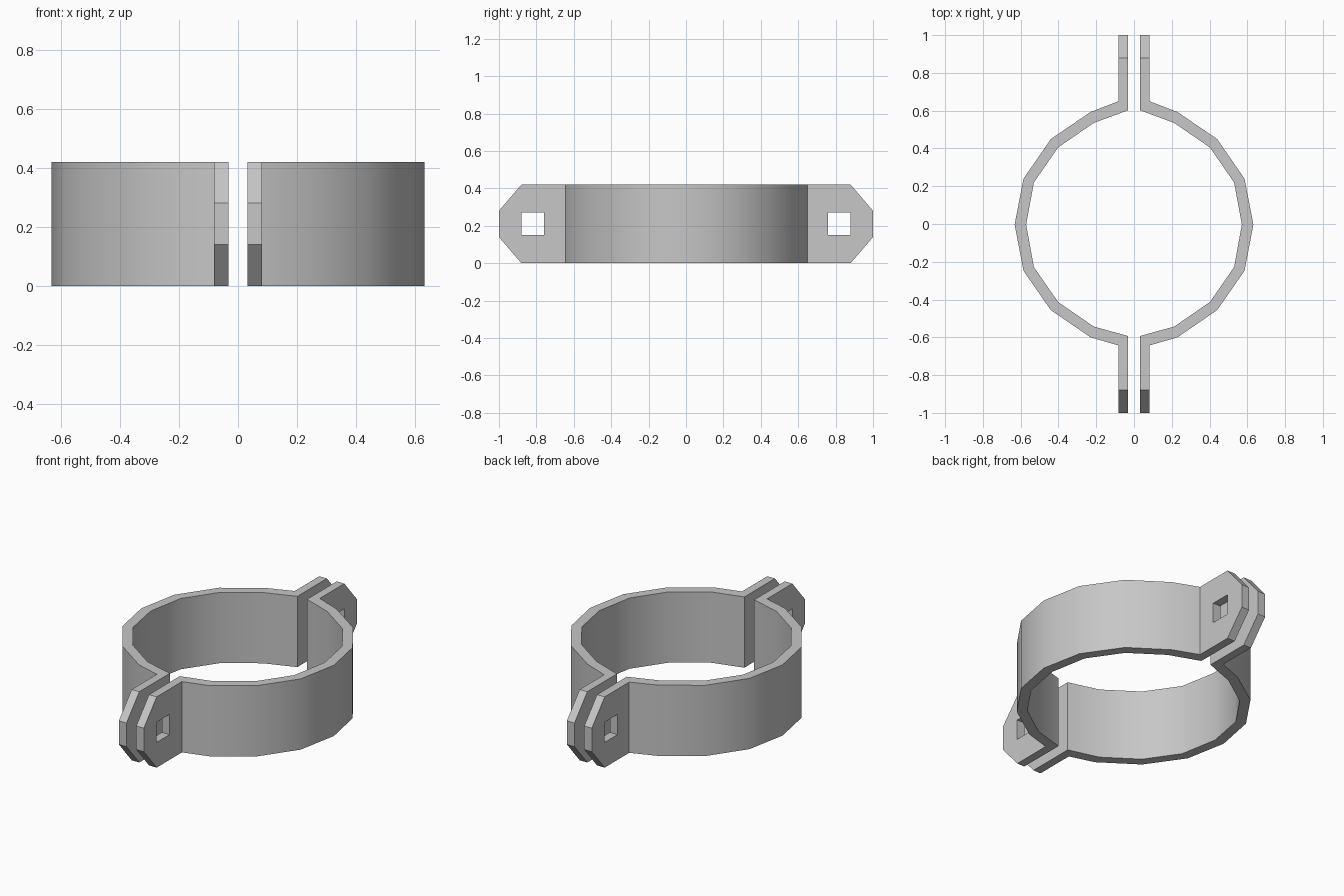
import bpy, bmesh
from mathutils import Vector

cube = bpy.data.objects.get("Cube")
if cube:
    bpy.data.objects.remove(cube, do_unlink=True)

HEIGHT = 0.42
MID = HEIGHT / 2

# Half-ring profile, from the back tab round to the front tab
OUTER = [(0.082, 1), (0.082, 0.65), (0.23, 0.593), (0.44, 0.45), (0.585, 0.24),
         (0.632, -0.003), (0.585, -0.248), (0.44, -0.456), (0.23, -0.6),
         (0.082, -0.643), (0.082, -1)]
INNER = [(0.032, 1), (0.032, 0.602), (0.213, 0.535), (0.402, 0.405), (0.53, 0.22),
         (0.571, -0.003), (0.53, -0.228), (0.402, -0.413), (0.213, -0.543),
         (0.032, -0.593), (0.032, -1)]

steel = bpy.data.materials.new("grey_steel")
steel.use_nodes = True
colour = (0.57, 0.57, 0.57, 1)
steel.diffuse_color = colour
steel.node_tree.nodes["Principled BSDF"].inputs["Base Color"].default_value = colour


def make_object(name, bm):
    bmesh.ops.recalc_face_normals(bm, faces=bm.faces)
    mesh = bpy.data.meshes.new(name)
    bm.to_mesh(mesh)
    bm.free()
    obj = bpy.data.objects.new(name, mesh)
    bpy.context.collection.objects.link(obj)
    return obj


def bolt_hole_cutter():
    """Square bars running across both tabs."""
    bm = bmesh.new()
    for end in (-1, 1):
        bar = bmesh.ops.create_cube(bm, size=1)["verts"]
        bmesh.ops.scale(bm, vec=(1, 0.12, 0.12), verts=bar)
        bmesh.ops.translate(bm, vec=(0, end * 0.82, MID), verts=bar)
    cutter = make_object("bolt_hole_cutter", bm)
    cutter.hide_render = True
    return cutter


def clamp_half(name, side, cutter):
    # Extrude the profile into a band with a tab at each end
    bm = bmesh.new()
    verts = [bm.verts.new((side * x, y, 0)) for x, y in OUTER + INNER[::-1]]
    base = bm.faces.new(verts)
    top = bmesh.ops.extrude_face_region(bm, geom=[base], use_keep_orig=True)["geom"]
    bmesh.ops.translate(bm, vec=(0, 0, HEIGHT),
                        verts=[v for v in top if isinstance(v, bmesh.types.BMVert)])

    # Slice off the tab corners
    for end in (-1, 1):
        for up in (-1, 1):
            bmesh.ops.bisect_plane(
                bm, geom=bm.verts[:] + bm.edges[:] + bm.faces[:],
                plane_co=(0, end * 0.88, MID + up * MID),
                plane_no=Vector((0, end * 0.14, up * 0.12)).normalized(),
                clear_outer=True)
            bmesh.ops.holes_fill(bm, edges=[e for e in bm.edges if e.is_boundary], sides=0)

    # Punch the square bolt holes
    obj = make_object(name, bm)
    obj.data.materials.append(steel)
    cut = obj.modifiers.new("bolt_holes", "BOOLEAN")
    cut.operation = "DIFFERENCE"
    cut.solver = "EXACT"
    cut.object = cutter
    bpy.ops.object.select_all(action="DESELECT")
    obj.select_set(True)
    bpy.context.view_layer.objects.active = obj
    bpy.ops.object.modifier_apply(modifier=cut.name)
    bpy.ops.object.shade_smooth_by_angle(angle=0.52)


cutter = bolt_hole_cutter()
clamp_half("left_clamp_half", 1, cutter)
clamp_half("right_clamp_half", -1, cutter)
bpy.data.objects.remove(cutter, do_unlink=True)
